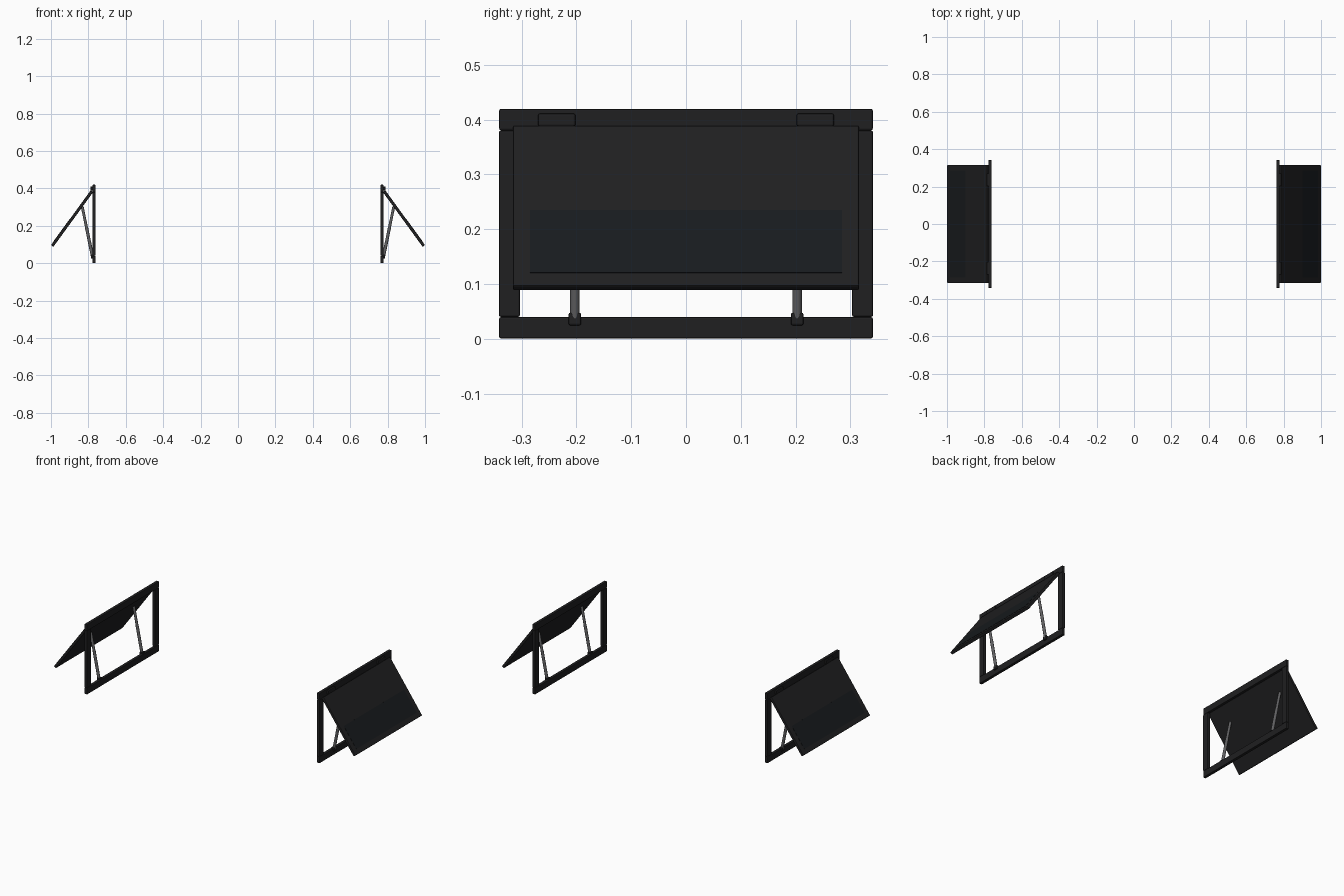
import bpy, bmesh, math
from mathutils import Matrix, Vector

if "Cube" in bpy.data.objects:
    bpy.data.objects.remove(bpy.data.objects["Cube"])


def material(name, col):
    m = bpy.data.materials.new(name)
    m.diffuse_color = (*col, 1)
    m.use_nodes = True
    m.node_tree.nodes["Principled BSDF"].inputs["Base Color"].default_value = m.diffuse_color
    return m


BLACK = material("black_metal", (0.014, 0.014, 0.015))
DARK = material("dark_panel", (0.009, 0.011, 0.013))
STEEL = material("steel", (0.12, 0.12, 0.125))
TILT = math.radians(54)


def finish(name, bm, mat, bevel, both_y):
    me = bpy.data.meshes.new(name)
    bm.to_mesh(me)
    bm.free()
    me.materials.append(mat)
    ob = bpy.data.objects.new(name, me)
    bpy.context.collection.objects.link(ob)
    if bevel:
        b = ob.modifiers.new("bevel", "BEVEL")
        b.width, b.segments = bevel, 2
    m = ob.modifiers.new("mirror", "MIRROR")
    m.use_axis = (True, both_y, False)
    m.use_mirror_merge = False
    return ob


def box(name, centre, size, mat, bevel=0.003, tilt=0.0, both_y=False):
    bm = bmesh.new()
    bmesh.ops.create_cube(bm, size=1, matrix=Matrix.Translation(centre)
                          @ Matrix.Rotation(tilt, 4, 'Y') @ Matrix.Diagonal((*size, 1)))
    return finish(name, bm, mat, bevel, both_y)


def rod(name, a, b, r, mat):
    a, b = Vector(a), Vector(b)
    d = b - a
    bm = bmesh.new()
    bmesh.ops.create_cone(bm, cap_ends=True, segments=16, radius1=r, radius2=r, depth=d.length,
                          matrix=Matrix.Translation((a + b) / 2)
                          @ d.to_track_quat('Z', 'Y').to_matrix().to_4x4())
    for f in bm.faces:
        f.smooth = len(f.verts) == 4
    return finish(name, bm, mat, 0, True)


# Upright rectangular frame
FX, FT = 0.77, 0.018
box("frame_top_bar", (FX, 0, 0.40), (FT, 0.682, 0.039), BLACK)
box("frame_bottom_bar", (FX, 0, 0.02), (FT, 0.682, 0.039), BLACK)
box("frame_side_bar", (FX, 0.3225, 0.21), (FT, 0.038, 0.34), BLACK, both_y=True)

# Tilted flap hinged at the top
d = Vector((math.cos(TILT), 0, -math.sin(TILT)))
n = Vector((math.sin(TILT), 0, math.cos(TILT)))
outer_mid = Vector((0.8935, 0, 0.2435))
box("flap", outer_mid - n * 0.008, (0.362, 0.632, 0.016), BLACK, tilt=TILT)

# Thin dark panel on the flap's outer face
box("flap_panel", outer_mid + d * 0.0816, (0.142, 0.57, 0.002), DARK, 0, TILT)

# Hinges
box("hinge", (0.777, 0.236, 0.3995), (0.022, 0.068, 0.023), BLACK, both_y=True)

# Support struts: outer tube, thinner rod and foot bracket
foot, tip = Vector((0.778, 0.203, 0.035)), Vector((0.833, 0.203, 0.303))
rod("strut_tube", foot, foot.lerp(tip, 0.6), 0.0085, STEEL)
rod("strut_rod", foot.lerp(tip, 0.55), tip, 0.0075, STEEL)
box("strut_bracket", (0.777, 0.203, 0.036), (0.02, 0.023, 0.023), BLACK, both_y=True)
